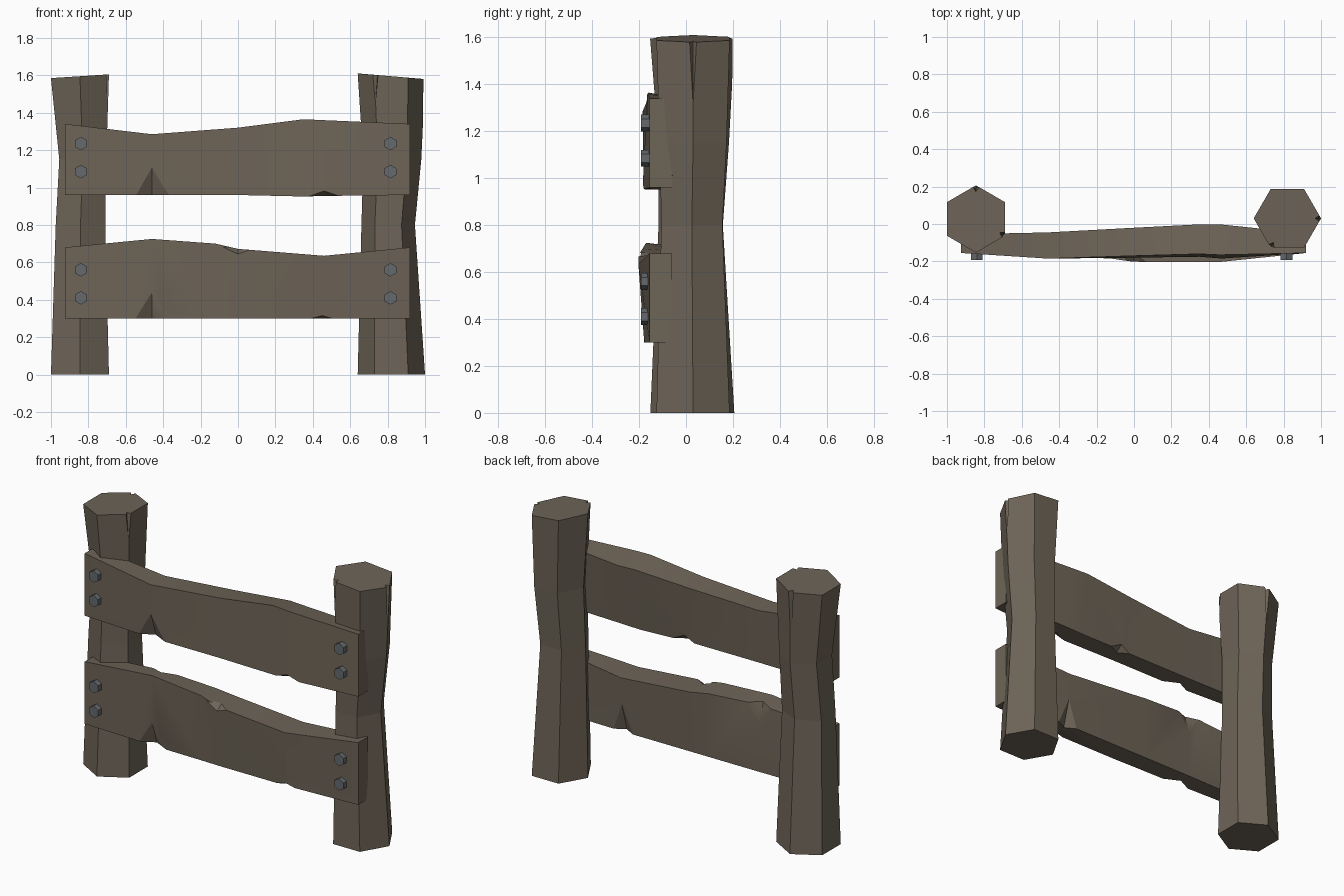
import bpy, bmesh
from math import sin, cos, radians
from mathutils import Vector

if "Cube" in bpy.data.objects:
    bpy.data.objects.remove(bpy.data.objects["Cube"])


def material(name, rgb):
    m = bpy.data.materials.new(name)
    m.diffuse_color = (*rgb, 1)
    m.use_nodes = True
    m.node_tree.nodes["Principled BSDF"].inputs["Base Color"].default_value = m.diffuse_color
    return m


WOOD = material("wood", (0.155, 0.128, 0.096))
STEEL = material("steel", (0.13, 0.142, 0.152))


def finish(name, bm, mat):
    bmesh.ops.recalc_face_normals(bm, faces=bm.faces)
    me = bpy.data.meshes.new(name)
    bm.to_mesh(me)
    bm.free()
    ob = bpy.data.objects.new(name, me)
    bpy.context.collection.objects.link(ob)
    me.materials.append(mat)
    return ob


def loft(name, rings, mat):
    """Skin a list of equal point rings and cap both ends."""
    bm = bmesh.new()
    vs = [[bm.verts.new(p) for p in r] for r in rings]
    n = len(vs[0])
    for a, b in zip(vs, vs[1:]):
        for i in range(n):
            j = (i + 1) % n
            bm.faces.new((a[i], a[j], b[j], b[i]))
    bm.faces.new(vs[0][::-1])
    bm.faces.new(vs[-1])
    return finish(name, bm, mat)


def carve(ob, points):
    """Cut the convex hull of the points out of the object."""
    bm = bmesh.new()
    for p in points:
        bm.verts.new(p)
    bmesh.ops.convex_hull(bm, input=bm.verts)
    cutter = finish("cutter", bm, WOOD)
    cutter.hide_render = True
    mod = ob.modifiers.new("cut", 'BOOLEAN')
    mod.operation = 'DIFFERENCE'
    mod.solver = 'EXACT'
    mod.object = cutter
    bpy.context.view_layer.objects.active = ob
    bpy.ops.object.modifier_apply(modifier=mod.name)
    bpy.data.objects.remove(cutter)


def post(name, rings, turn, slope, cracks):
    """Waisted hexagonal log with a sloping top and split corners."""
    pts = []
    for k, (z, cx, cy, rx, ry) in enumerate(rings):
        ring = []
        for i in range(6):
            a = radians(turn + 60 * i)
            dx = rx * cos(a)
            ring.append((cx + dx, cy + ry * sin(a),
                         z + (slope * dx if k == len(rings) - 1 else 0)))
        pts.append(ring)
    ob = loft(name, pts, WOOD)
    z, cx, cy, r, _ = rings[-1]
    for ang, length, w in cracks:
        d = Vector((cos(radians(ang)), sin(radians(ang)), 0))
        s = Vector((-d.y, d.x, 0))
        c = Vector((cx, cy, z + 0.03))
        carve(ob, [c + d * (r - 0.035), c + d * (r + 0.02) + s * w,
                   c + d * (r + 0.02) - s * w,
                   c + d * (r - 0.01) - Vector((0, 0, length + 0.03))])
    return ob


# Posts: z, centre x, centre y, radius x, radius y
post("left_post", [(0, -0.845, 0.027, 0.179, 0.179), (0.8, -0.842, 0.02, 0.153, 0.137),
                   (1.15, -0.83, 0.033, 0.145, 0.15), (1.595, -0.845, 0.027, 0.179, 0.18)],
     30, 0.065, [(90, 0.3, 0.035), (-30, 0.14, 0.035)])
post("right_post", [(0, 0.82, 0.03, 0.18, 0.18), (0.8, 0.803, 0.025, 0.143, 0.15),
                    (1.15, 0.825, 0.03, 0.155, 0.165), (1.595, 0.82, 0.03, 0.18, 0.18)],
     0, -0.085, [(0, 0.31, 0.035), (240, 0.14, 0.04)])


def plank(name, stations, chips):
    """Warped board; station = x, bottom z, top z, front y low/high, back y low/high."""
    rings = [[(x, f0, b), (x, f1, t), (x, k1, t - s), (x, k0, b)]
             for x, b, t, f0, f1, k0, k1, s in stations]
    ob = loft(name, rings, WOOD)
    # Chips broken from the edges: x, y, z of edge, half width, height, depth
    for x, y, z, w, h, d in chips:
        o = -0.01 if d > 0 else 0.01
        e = -0.01 if h > 0 else 0.01
        carve(ob, [(x - w, y + o, z + e), (x + w, y + o, z + e),
                   (x, y + o, z + h), (x, y + d, z + e)])
    ob.data.set_sharp_from_angle(angle=radians(30))
    return ob


plank("upper_plank", [
    (-0.925, 0.96, 1.34, -0.155, -0.155, -0.055, -0.055, 0),
    (-0.46, 0.96, 1.285, -0.18, -0.185, -0.06, -0.045, 0.0),
    (0.0, 0.96, 1.32, -0.18, -0.17, -0.06, -0.02, 0.01),
    (0.35, 0.952, 1.365, -0.175, -0.16, -0.05, -0.002, 0.03),
    (0.46, 0.955, 1.36, -0.185, -0.165, -0.05, -0.002, 0.03),
    (0.92, 0.96, 1.34, -0.155, -0.155, -0.06, -0.05, 0),
], [(-0.46, -0.18, 0.96, 0.12, 0.17, 0.05), (0.46, -0.18, 0.955, 0.13, 0.03, 0.06),
    (0.05, -0.06, 0.96, 0.1, 0.04, -0.05)])
plank("lower_plank", [
    (-0.925, 0.30, 0.68, -0.155, -0.155, -0.055, -0.055, 0),
    (-0.46, 0.30, 0.725, -0.17, -0.17, -0.05, -0.05, 0.015),
    (-0.12, 0.30, 0.70, -0.175, -0.185, -0.05, -0.04, 0.01),
    (0.0, 0.30, 0.672, -0.178, -0.203, -0.05, -0.03, 0),
    (0.46, 0.30, 0.635, -0.178, -0.203, -0.05, -0.03, 0),
    (0.92, 0.30, 0.68, -0.155, -0.155, -0.06, -0.06, 0),
], [(-0.46, -0.17, 0.30, 0.12, 0.17, 0.05), (0.0, -0.203, 0.672, 0.12, -0.035, 0.06),
    (0.45, -0.178, 0.30, 0.12, 0.02, 0.05), (0.46, -0.05, 0.30, 0.09, 0.17, -0.04),
    (-0.46, -0.05, 0.71, 0.11, -0.15, -0.04)])

# Hexagonal bolt heads
for x in (-0.84, 0.815):
    for z in (0.41, 0.56, 1.085, 1.235):
        loft("bolt", [[(x + 0.036 * cos(radians(30 + 60 * i)), y,
                        z + 0.036 * sin(radians(30 + 60 * i))) for i in range(6)]
                      for y in (-0.145, -0.192)], STEEL)
